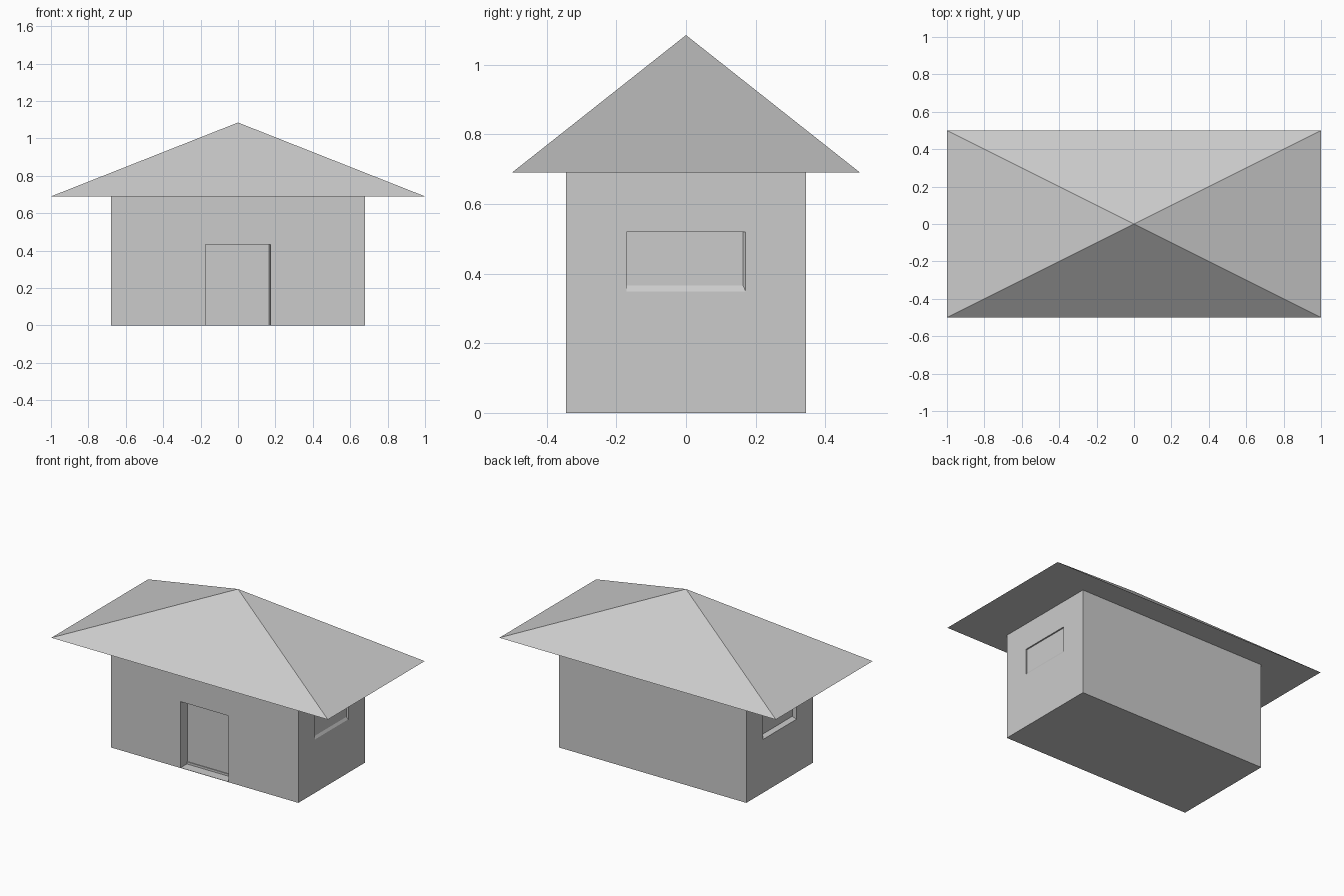
import bpy, bmesh

if "Cube" in bpy.data.objects:
    bpy.data.objects.remove(bpy.data.objects["Cube"])

WX, WY, WZ = 0.678, 0.345, 0.69


def make(name, bm):
    bmesh.ops.recalc_face_normals(bm, faces=bm.faces)
    me = bpy.data.meshes.new(name)
    bm.to_mesh(me)
    bm.free()
    ob = bpy.data.objects.new(name, me)
    bpy.context.collection.objects.link(ob)
    return ob


def box(name, lo, hi):
    bm = bmesh.new()
    bmesh.ops.create_cube(bm, size=1)
    for v in bm.verts:
        v.co = [(a + b) / 2 + c * (b - a) for a, b, c in zip(lo, hi, v.co)]
    return make(name, bm)


def recess(wall, place, outer, inner, depth):
    """Cut a tapered opening; rectangles are (u0, u1, z0, z1) in the wall plane."""
    bm = bmesh.new()
    rings = []
    for (u0, u1, z0, z1), d in ((outer, -0.05), (outer, 0), (inner, depth)):
        pts = ((u0, z0), (u1, z0), (u1, z1), (u0, z1))
        rings.append([bm.verts.new(place(u, z, d)) for u, z in pts])
    for a, b in zip(rings, rings[1:]):
        for i in range(4):
            j = (i + 1) % 4
            bm.faces.new((a[i], a[j], b[j], b[i]))
    bm.faces.new(rings[0])
    bm.faces.new(rings[-1])
    cutter = make("opening_cutter", bm)
    cutter.hide_render = True
    mod = wall.modifiers.new("opening", 'BOOLEAN')
    mod.operation = 'DIFFERENCE'
    mod.solver = 'EXACT'
    mod.object = cutter
    bpy.context.view_layer.objects.active = wall
    bpy.ops.object.modifier_apply(modifier=mod.name)
    bpy.data.objects.remove(cutter)


# House body with door and side window recesses
walls = box("walls", (-WX, -WY, 0), (WX, WY, WZ))
recess(walls, lambda u, z, d: (u, -WY + d, z),
       (-0.174, 0.174, 0.002, 0.434), (-0.174, 0.165, 0.002, 0.434), 0.07)
window = (-0.171, 0.171, 0.349, 0.52)
recess(walls, lambda u, z, d: (WX - d, u, z),
       window, (-0.171, 0.164, 0.366, 0.52), 0.009)
recess(walls, lambda u, z, d: (-WX + d, u, z),
       window, (-0.171, 0.171, 0.362, 0.52), 0.028)

# Low strip at the foot of the door
box("door_threshold", (-0.174, -WY + 0.065, 0.001), (0.165, -WY + 0.075, 0.016))

# Pyramid roof with wide eaves and a flat underside
bm = bmesh.new()
base = [bm.verts.new((x, y, WZ)) for x, y in ((-1, -0.5), (1, -0.5), (1, 0.5), (-1, 0.5))]
apex = bm.verts.new((0, 0, 1.085))
bm.faces.new(base)
for i in range(4):
    bm.faces.new((base[i], base[(i + 1) % 4], apex))
make("roof", bm)
